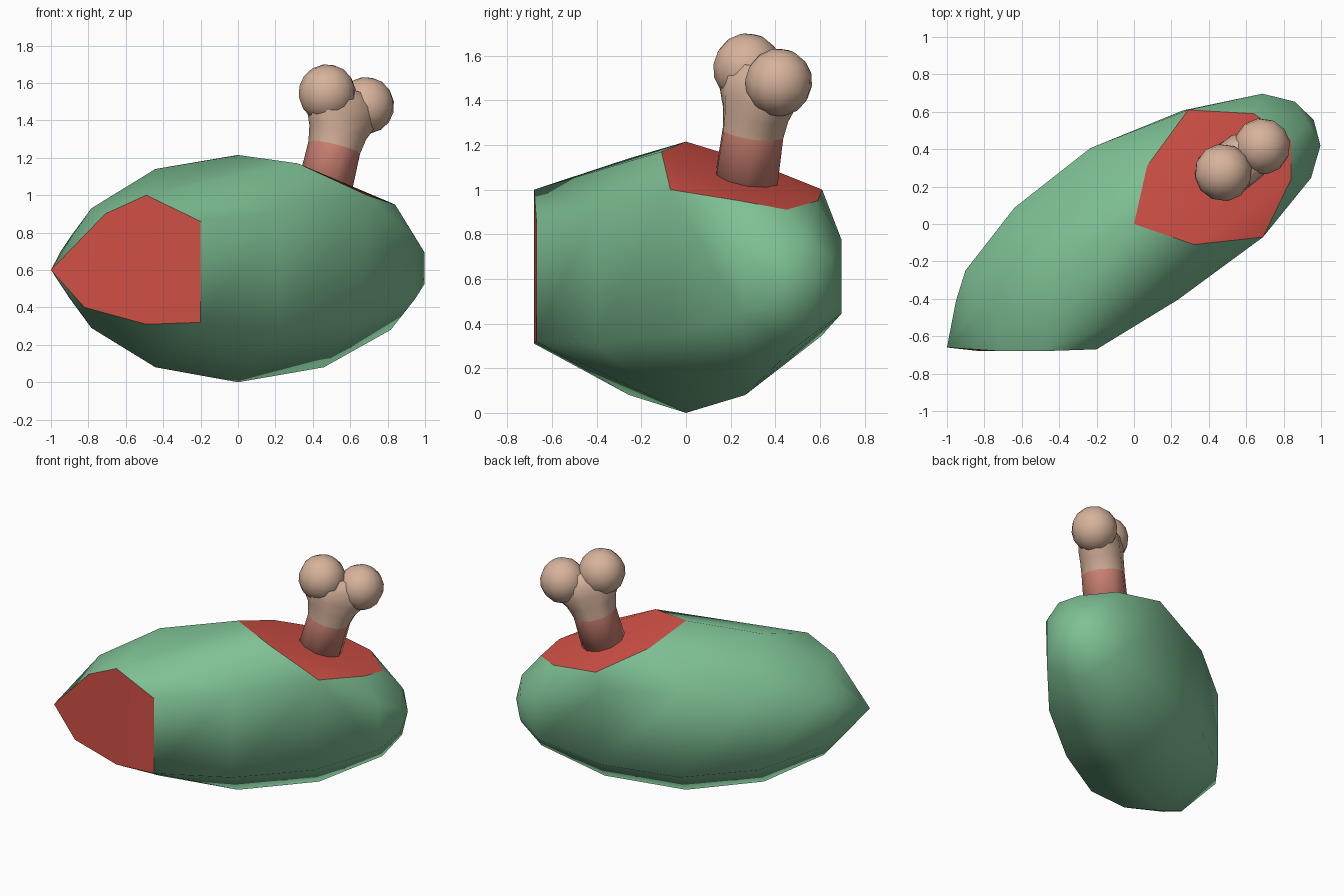
import bpy, bmesh, math
from mathutils import Vector, Matrix

if "Cube" in bpy.data.objects:
    bpy.data.objects.remove(bpy.data.objects["Cube"])


def material(name, rgb):
    m = bpy.data.materials.new(name)
    m.diffuse_color = (*rgb, 1)
    m.use_nodes = True
    m.node_tree.nodes["Principled BSDF"].inputs["Base Color"].default_value = m.diffuse_color
    return m


GREEN = material("green skin", (0.21, 0.53, 0.30))
RED = material("red meat", (0.63, 0.08, 0.06))
BONE = material("bone", (0.68, 0.45, 0.33))
PINK = material("pink bone base", (0.60, 0.22, 0.17))


def make_object(name, bm, mats):
    bmesh.ops.recalc_face_normals(bm, faces=bm.faces[:])
    for f in bm.faces:
        f.smooth = True
    for e in bm.edges:  # crisp border between colours
        if len({f.material_index for f in e.link_faces}) > 1:
            e.smooth = False
    me = bpy.data.meshes.new(name)
    bm.to_mesh(me)
    bm.free()
    for m in mats:
        me.materials.append(m)
    ob = bpy.data.objects.new(name, me)
    bpy.context.collection.objects.link(ob)
    return ob


# Meat body: hexagonal rings along a slanted axis, plus the rims of two cuts
axis = Vector((0.866, 0.5, 0))
side = Vector((0.5, -0.866, 0))
centre = Vector((0, 0, 0.61))
rings = [(-1.03, 0.12, 0.165), (-0.905, 0.235, 0.32), (-0.51, 0.395, 0.53),
         (0, 0.468, 0.61), (0.53, 0.395, 0.53), (0.943, 0.26, 0.33),
         (1.073, 0.135, 0.17)]
front_cut = [(-1, -0.66, 0.6), (-0.71, -0.68, 0.9), (-0.49, -0.68, 1.0),
             (-0.2, -0.67, 0.86), (-0.2, -0.67, 0.32), (-0.49, -0.68, 0.31),
             (-0.82, -0.68, 0.4)]
top_cut = [(0, 0, 1.215), (0.32, -0.11, 1.17), (0.69, -0.07, 1.0),
           (0.84, 0.24, 0.95), (0.84, 0.45, 0.91), (0.64, 0.59, 0.95),
           (0.29, 0.61, 1.0), (0.07, 0.31, 1.12)]

bm = bmesh.new()
for t, w, h in rings:
    for k in range(6):
        if k == 0 and 0 <= t < 1:
            continue  # ring top removed by the upper cut
        a = math.radians(60 * k)
        bm.verts.new(centre + axis * t + side * (w / 0.866 * math.sin(a))
                     + Vector((0, 0, h * math.cos(a))))
bm.verts.new(centre + axis * 1.11)
cuts = [{bm.verts.new(p) for p in cut} for cut in (front_cut, top_cut)]
hull = bmesh.ops.convex_hull(bm, input=bm.verts[:])
for f in bm.faces:
    if any(all(v in cut for v in f.verts) for cut in cuts):
        f.material_index = 1
loose = [v for v in bm.verts if not v.link_faces]
bmesh.ops.delete(bm, geom=loose, context='VERTS')
make_object("meat_body", bm, [GREEN, RED])

# Bone: round shaft flaring into two knobs
up = Vector((0.235, 0.14, 1)).normalized()
u = Vector((0.76, 0.61, -0.3))
u = (u - up * u.dot(up)).normalized()
v = up.cross(u)
base = Vector((0.45, 0.262, 0.98))
SIDES = 10
profile = [(0, 0.147, 0.147), (0.285, 0.142, 0.142), (0.37, 0.165, 0.142),
           (0.45, 0.215, 0.145), (0.53, 0.235, 0.135), (0.6, 0.19, 0.09)]

bm = bmesh.new()
loops = []
for s, ru, rv in profile:
    loops.append([bm.verts.new(base + up * s
                               + u * (ru * math.cos(2 * math.pi * i / SIDES))
                               + v * (rv * math.sin(2 * math.pi * i / SIDES)))
                  for i in range(SIDES)])
for n, (lo, hi) in enumerate(zip(loops, loops[1:])):
    for i in range(SIDES):
        j = (i + 1) % SIDES
        f = bm.faces.new((lo[i], lo[j], hi[j], hi[i]))
        f.material_index = 1 if n == 0 else 0
bm.faces.new(loops[0][::-1]).material_index = 1
bm.faces.new(loops[-1])
turn = Matrix((u, v, up)).transposed().to_4x4()
for p, r in (((0.477, 0.275, 1.545), 0.155), ((0.685, 0.415, 1.48), 0.152)):
    bmesh.ops.create_uvsphere(bm, u_segments=12, v_segments=8, radius=r,
                              matrix=Matrix.Translation(p) @ turn)
make_object("bone", bm, [BONE, PINK])
